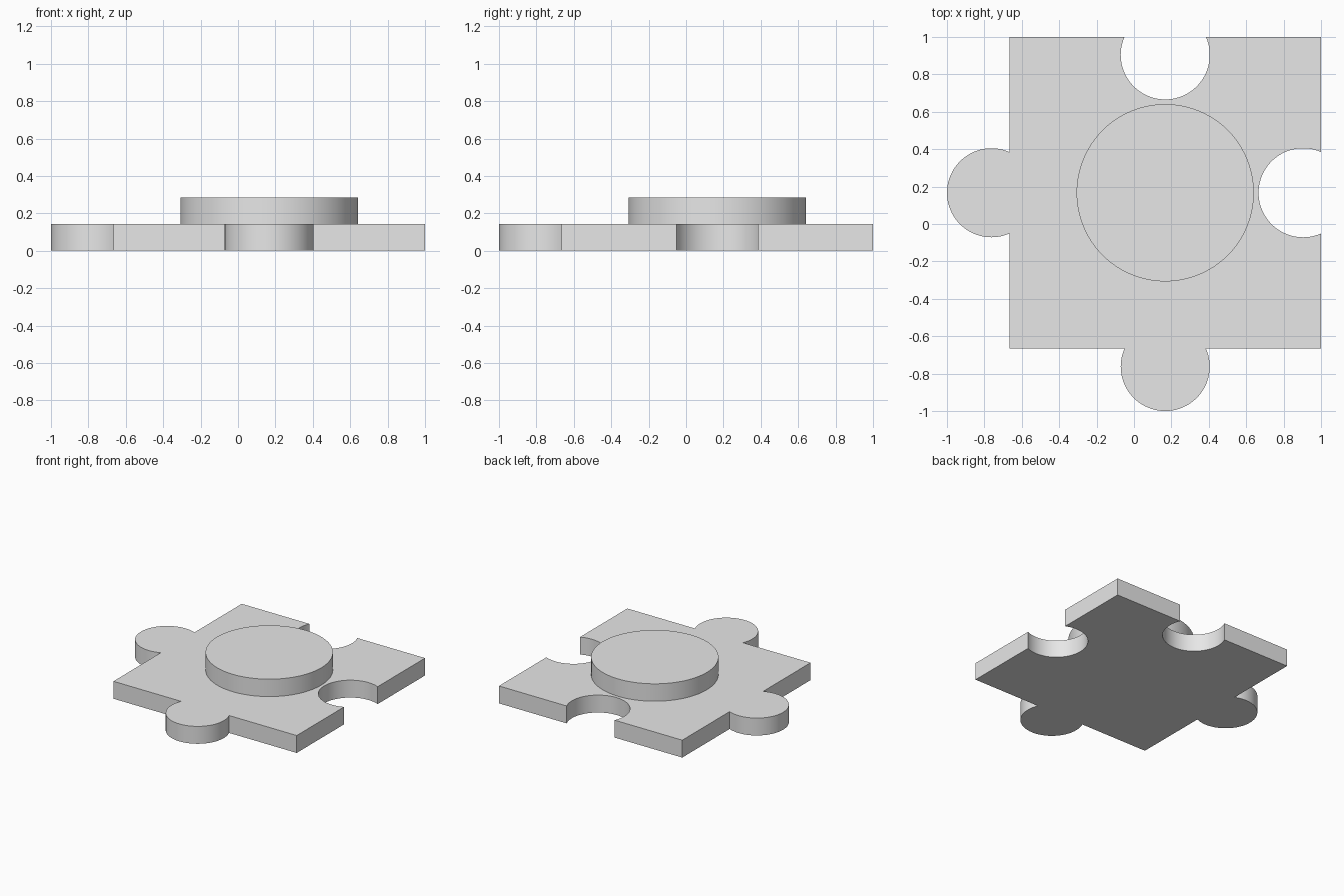
import bpy, bmesh, math
from mathutils import Vector, Matrix

cube = bpy.data.objects.get("Cube")
if cube:
    bpy.data.objects.remove(cube, do_unlink=True)

CENTRE = Vector((0.167, 0.167, 0))
HALF = 0.833       # half width of the square body
KNOB = 0.238       # radius of tabs and sockets
OFFSET = 0.096     # knob centre distance from the body edge
THICK = 0.143
DISC = 0.474
STEPS = 48

grey = bpy.data.materials.new("plain_grey")
grey.use_nodes = True
colour = (0.8, 0.8, 0.8, 1)
grey.diffuse_color = colour
grey.node_tree.nodes["Principled BSDF"].inputs["Base Color"].default_value = colour


def side_points(sign):
    """One edge of the body along -y: a corner, then a tab (1) or socket (-1)."""
    sweep = math.pi - math.acos(OFFSET / KNOB)
    points = [Vector((-HALF, -HALF, 0))]
    for i in range(STEPS + 1):
        a = sweep * (2 * i / STEPS - 1)
        reach = HALF + sign * (OFFSET + KNOB * math.cos(a))
        points.append(Vector((KNOB * math.sin(a), -reach, 0)))
    return points


def extruded(name, outline, bottom, height):
    """Closed prism from an outline, smooth around its curved walls."""
    bm = bmesh.new()
    base = bm.faces.new([bm.verts.new(p + CENTRE + Vector((0, 0, bottom))) for p in outline])
    top = bmesh.ops.extrude_face_region(bm, geom=[base], use_keep_orig=True)["geom"]
    bmesh.ops.translate(bm, vec=(0, 0, height),
                        verts=[v for v in top if isinstance(v, bmesh.types.BMVert)])
    bmesh.ops.recalc_face_normals(bm, faces=bm.faces[:])
    mesh = bpy.data.meshes.new(name)
    bm.to_mesh(mesh)
    bm.free()
    mesh.materials.append(grey)
    obj = bpy.data.objects.new(name, mesh)
    bpy.context.collection.objects.link(obj)
    bpy.ops.object.select_all(action='DESELECT')
    obj.select_set(True)
    bpy.context.view_layer.objects.active = obj
    bpy.ops.object.shade_smooth_by_angle(angle=math.radians(30))
    return obj


# Jigsaw body: front tab, right-hand socket (+x), back socket, tab on -x
outline = []
for turn, sign in enumerate((1, -1, -1, 1)):
    spin = Matrix.Rotation(turn * math.pi / 2, 3, 'Z')
    outline += [spin @ p for p in side_points(sign)]
extruded("jigsaw_plate", outline, 0, THICK)

# Raised round disc on top
circle = [Vector((DISC * math.cos(a), DISC * math.sin(a), 0))
          for a in (2 * math.pi * i / 96 for i in range(96))]
extruded("raised_disc", circle, THICK, THICK)
